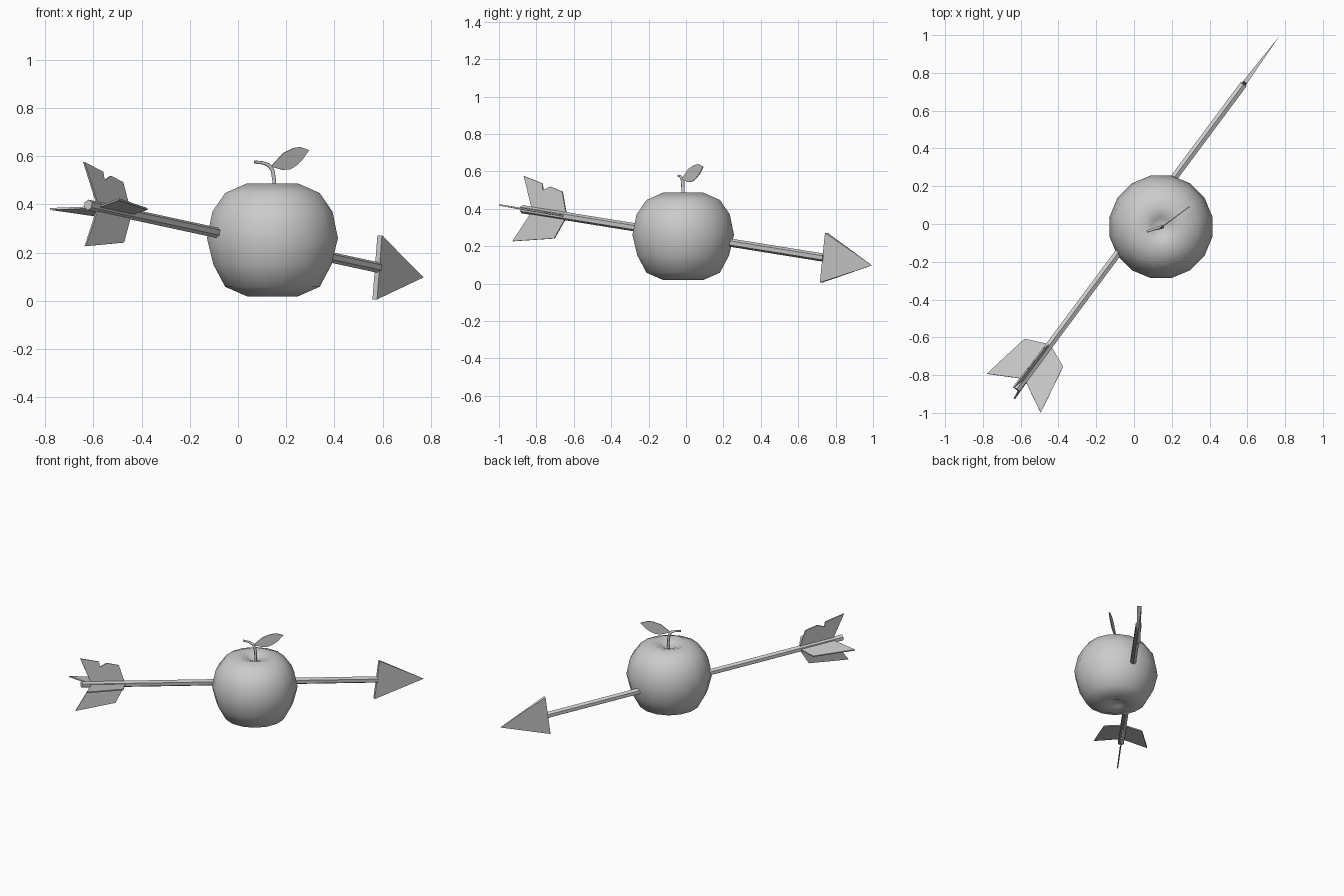
import bpy, bmesh, math
from mathutils import Vector, Matrix

if "Cube" in bpy.data.objects:
    bpy.data.objects.remove(bpy.data.objects["Cube"])

APPLE = Vector((0.143, -0.015, 0))
TAIL = Vector((-0.61, -0.86, 0.395))
TIP = Vector((0.77, 0.995, 0.097))

# Arrow frame: local x = sideways, y = upright, z = along the arrow
D = (TIP - TAIL).normalized()
R = D.cross(Vector((0, 0, 1))).normalized()
U = R.cross(D)
LENGTH = (TIP - TAIL).length
FRAME = Matrix.Translation(TAIL) @ Matrix((R, U, D)).transposed().to_4x4()


def finish(name, bm, smooth=None):
    bmesh.ops.recalc_face_normals(bm, faces=bm.faces)
    mesh = bpy.data.meshes.new(name)
    bm.to_mesh(mesh)
    bm.free()
    ob = bpy.data.objects.new(name, mesh)
    bpy.context.collection.objects.link(ob)
    if smooth:
        bpy.ops.object.select_all(action='DESELECT')
        ob.select_set(True)
        bpy.context.view_layer.objects.active = ob
        bpy.ops.object.shade_smooth_by_angle(angle=math.radians(smooth))
    return ob


def plate(name, points, thickness_vec):
    """Flat outline thickened symmetrically about its plane."""
    bm = bmesh.new()
    face = bm.faces.new([bm.verts.new(p - thickness_vec / 2) for p in points])
    ext = bmesh.ops.extrude_face_region(bm, geom=[face])
    verts = [g for g in ext['geom'] if isinstance(g, bmesh.types.BMVert)]
    bmesh.ops.translate(bm, verts=verts, vec=thickness_vec)
    return finish(name, bm)


# Apple body: spun profile with a dimple at both ends
profile = [(0, 0.06), (0.05, 0.035), (0.107, 0.018), (0.2, 0.058), (0.25, 0.15),
           (0.277, 0.26), (0.254, 0.37), (0.2, 0.447), (0.11, 0.486),
           (0.05, 0.465), (0, 0.43)]
SIDES = 16
bm = bmesh.new()
start = Matrix.Rotation(math.pi / SIDES, 4, 'Z')
verts = [bm.verts.new(start @ Vector((r, 0, z)) + APPLE) for r, z in profile]
edges = [bm.edges.new(pair) for pair in zip(verts, verts[1:])]
bmesh.ops.spin(bm, geom=verts + edges, cent=APPLE, axis=(0, 0, 1),
               angle=2 * math.pi, steps=SIDES)
bmesh.ops.remove_doubles(bm, verts=bm.verts, dist=0.0005)
finish("apple_body", bm, 60)

# Stem: curved tube
curve = bpy.data.curves.new("stem", 'CURVE')
curve.dimensions = '3D'
curve.bevel_depth = 0.009
curve.bevel_resolution = 1
curve.use_fill_caps = True
path = [(0.152, -0.016, 0.42), (0.15, -0.016, 0.5), (0.144, -0.017, 0.54),
        (0.129, -0.021, 0.562), (0.104, -0.028, 0.572), (0.068, -0.04, 0.576)]
spline = curve.splines.new('POLY')
spline.points.add(len(path) - 1)
for i, (pt, co) in enumerate(zip(spline.points, path)):
    pt.co = (*co, 1)
    pt.radius = 1.0 if i < 4 else 0.75
bpy.context.collection.objects.link(bpy.data.objects.new("stem", curve))

# Leaf: thin upright plate
leaf = [(0.137, 0.557), (0.187, 0.612), (0.228, 0.633), (0.257, 0.638), (0.294, 0.625),
        (0.265, 0.583), (0.24, 0.56), (0.215, 0.545), (0.185, 0.543)]
plate("leaf", [Vector((x, -0.018 + (x - 0.145) * 0.74, z)) for x, z in leaf],
      Vector((0.59, -0.8, 0)) * 0.005)

# Arrow shaft: six-sided rod
HEAD = 0.325
z0, z1 = -0.02, LENGTH - HEAD + 0.005
bm = bmesh.new()
bmesh.ops.create_cone(bm, cap_ends=True, segments=6, radius1=0.022, radius2=0.022,
                      depth=z1 - z0,
                      matrix=FRAME @ Matrix.Translation((0, 0, (z0 + z1) / 2)))
finish("arrow_shaft", bm)

# Arrow head: thin rectangular pyramid
bm = bmesh.new()
base = [bm.verts.new(FRAME @ Vector((x, y, LENGTH - HEAD)))
        for x, y in ((-.012, -.134), (.012, -.134), (.012, .134), (-.012, .134))]
apex = bm.verts.new(TIP)
bm.faces.new(base)
for i in range(4):
    bm.faces.new((base[i], base[(i + 1) % 4], apex))
finish("arrow_head", bm)

# Four feather vanes, the upper one with a notch
plain = [(0.05, 0), (-0.045, 0.177), (0.224, 0.127), (0.28, 0)]
notched = plain[:2] + [(0.085, 0.153), (0.095, 0.118), (0.14, 0.143)] + plain[2:]
for i, name in enumerate(("right", "upper", "left", "lower")):
    a = math.radians(6.5 + 90 * i)
    out = R * math.cos(a) + U * math.sin(a)
    side = out.cross(D)
    outline = notched if name == "upper" else plain
    plate(name + "_feather", [TAIL + D * d + out * h for d, h in outline], side * 0.008)
